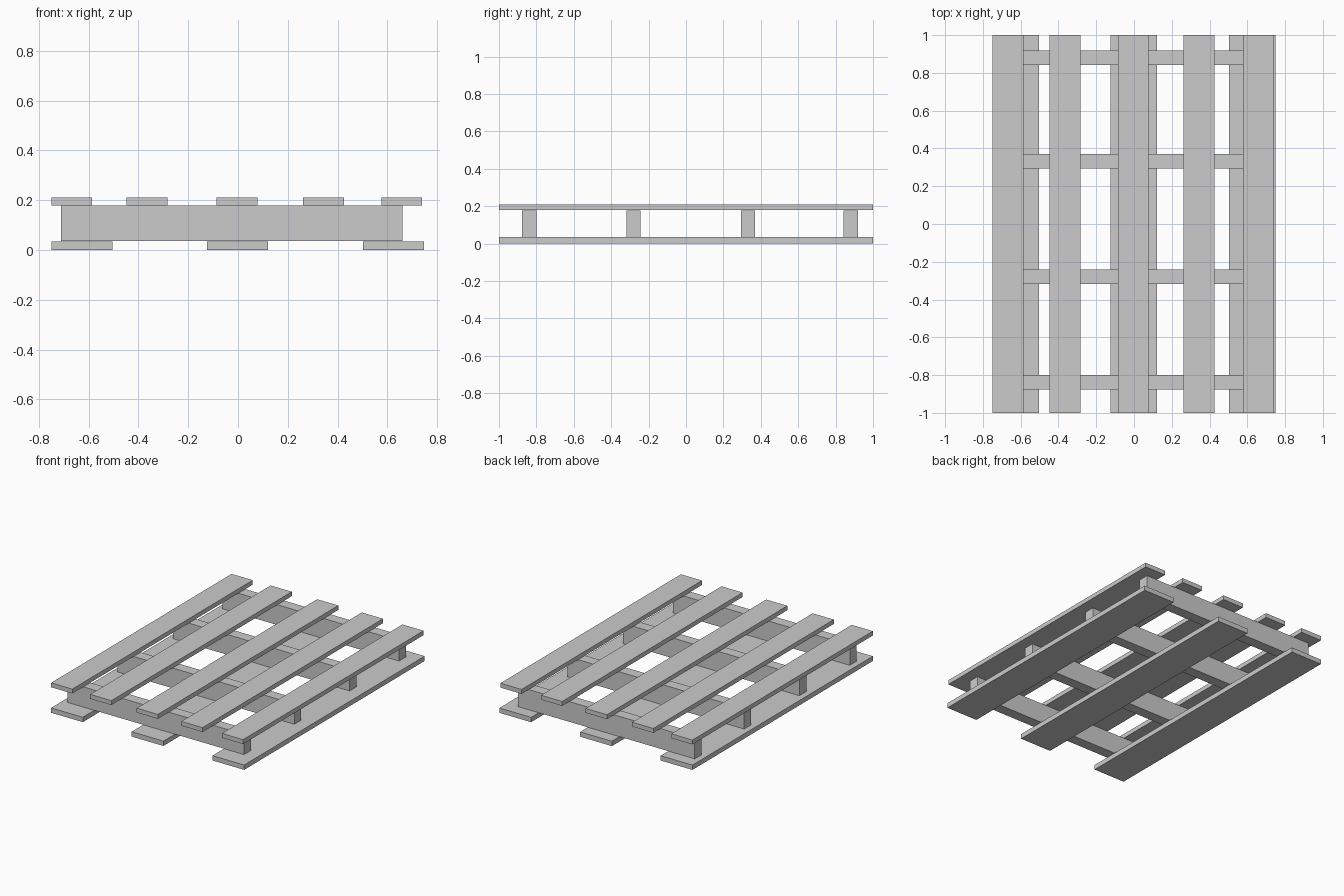
import bpy

if "Cube" in bpy.data.objects:
    bpy.data.objects.remove(bpy.data.objects["Cube"])


def box(name, x0, x1, y0, y1, z0, z1):
    bpy.ops.mesh.primitive_cube_add(size=1, location=((x0 + x1) / 2, (y0 + y1) / 2, (z0 + z1) / 2))
    ob = bpy.context.object
    ob.name = name
    ob.scale = (x1 - x0, y1 - y0, z1 - z0)
    bpy.ops.object.transform_apply(location=False, rotation=False, scale=True)
    return ob


# Wide base boards
for i, x in enumerate((-0.627, -0.002, 0.625)):
    box(f"base_board_{i + 1}", x - 0.123, x + 0.123, -1, 1, 0, 0.034)

# Cross beams between the two layers
for i, y in enumerate((-0.838, -0.280, 0.332, 0.881)):
    box(f"cross_beam_{i + 1}", -0.711, 0.660, y - 0.038, y + 0.038, 0.036, 0.178)

# Deck boards with uneven spacing
for i, x in enumerate((-0.668, -0.365, -0.004, 0.343, 0.658)):
    box(f"deck_board_{i + 1}", x - 0.082, x + 0.082, -1, 1, 0.179, 0.210)
